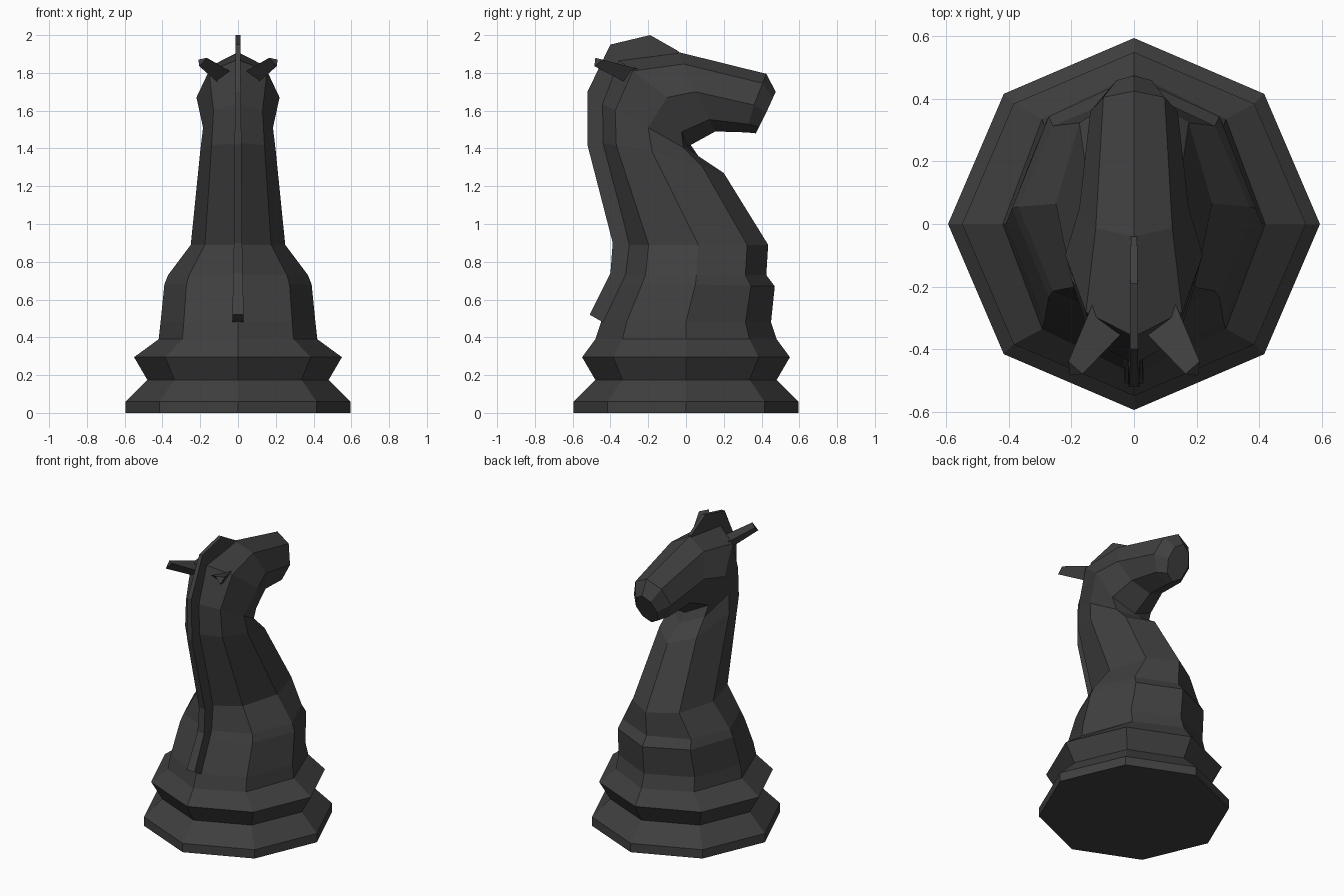
import bpy, bmesh

if "Cube" in bpy.data.objects:
    bpy.data.objects.remove(bpy.data.objects["Cube"])

dark = bpy.data.materials.new("dark_grey")
dark.diffuse_color = (0.05, 0.05, 0.05, 1)
dark.use_nodes = True
dark.node_tree.nodes["Principled BSDF"].inputs["Base Color"].default_value = dark.diffuse_color


def loft(name, rings, cap_start=True, cap_end=True):
    """Skin a list of equal-length closed rings with flat quads."""
    bm = bmesh.new()
    vs = [[bm.verts.new(p) for p in ring] for ring in rings]
    n = len(rings[0])
    for a, b in zip(vs, vs[1:]):
        for i in range(n):
            j = (i + 1) % n
            bm.faces.new((a[i], a[j], b[j], b[i]))
    if cap_start:
        bm.faces.new(vs[0][::-1])
    if cap_end:
        bm.faces.new(vs[-1])
    bmesh.ops.recalc_face_normals(bm, faces=bm.faces[:])
    me = bpy.data.meshes.new(name)
    bm.to_mesh(me)
    bm.free()
    me.materials.append(dark)
    ob = bpy.data.objects.new(name, me)
    bpy.context.collection.objects.link(ob)
    return ob


def octagon(back, side, front, k=0.7):
    """Eight-sided ring through a back, side (mirrored) and front point."""
    sx, sy, sz = side

    def diag(p, s):
        return (s * k * sx, sy + k * (p[0] - sy), sz + k * (p[1] - sz))
    return [(0, *back), diag(back, 1), (sx, sy, sz), diag(front, 1),
            (0, *front), diag(front, -1), (-sx, sy, sz), diag(back, -1)]


# Turned base
profile = [(0.595, 0), (0.595, 0.06), (0.48, 0.175), (0.55, 0.295), (0.48, 0.39)]
base = [octagon((-r, z), (r, 0, z), (r, z)) for r, z in profile[:-1]]
seam = octagon((-0.48, 0.39), (0.42, 0, 0.39), (0.48, 0.39))
loft("base", base + [seam], cap_end=False)

# Chest, neck and head: back (y, z), side (x, y, z), front (y, z)
stations = [
    ((-0.45, 0.48), (0.41, 0.00, 0.48), (0.45, 0.48)),
    ((-0.355, 0.68), (0.39, 0.05, 0.68), (0.47, 0.67)),
    ((-0.33, 0.73), (0.37, 0.055, 0.73), (0.425, 0.73)),
    ((-0.31, 0.89), (0.25, 0.065, 0.89), (0.435, 0.89)),
    ((-0.45, 1.43), (0.20, -0.18, 1.385), (0.20, 1.27)),
    ((-0.45, 1.64), (0.185, -0.20, 1.51), (0.065, 1.36)),
    ((-0.36, 1.87), (0.22, -0.10, 1.67), (0.01, 1.41)),
    ((-0.04, 1.91), (0.175, 0.05, 1.70), (0.155, 1.49)),
    ((0.425, 1.795), (0.14, 0.36, 1.63), (0.32, 1.485)),
    ((0.475, 1.70), (0.08, 0.425, 1.59), (0.37, 1.48)),
]
loft("horse_body", [seam] + [octagon(*s) for s in stations], cap_start=False)

# Thin mane ridge: outer (y, z), inner (y, z), half width
mane = [
    ((-0.51, 0.52), (-0.44, 0.48), 0.03),
    ((-0.40, 0.74), (-0.32, 0.73), 0.025),
    ((-0.388, 0.90), (-0.30, 0.89), 0.022),
    ((-0.522, 1.42), (-0.43, 1.42), 0.018),
    ((-0.522, 1.70), (-0.43, 1.64), 0.015),
    ((-0.40, 1.95), (-0.34, 1.85), 0.012),
    ((-0.19, 2.00), (-0.18, 1.87), 0.012),
    ((-0.04, 1.915), (-0.04, 1.89), 0.01),
]
loft("mane", [[(-w, *o), (w, *o), (w, *i), (-w, *i)] for o, i, w in mane])

# Ears: tapering three-sided prisms, mirrored
root = [(0.01, -0.32, 1.79), (0.13, -0.25, 1.82), (0.09, -0.29, 1.735)]
tip = [(0.165, -0.48, 1.88), (0.21, -0.44, 1.87), (0.205, -0.485, 1.835)]
for label, s in (("ear_right", 1), ("ear_left", -1)):
    loft(label, [[(s * x, y, z) for x, y, z in ring] for ring in (root, tip)])
